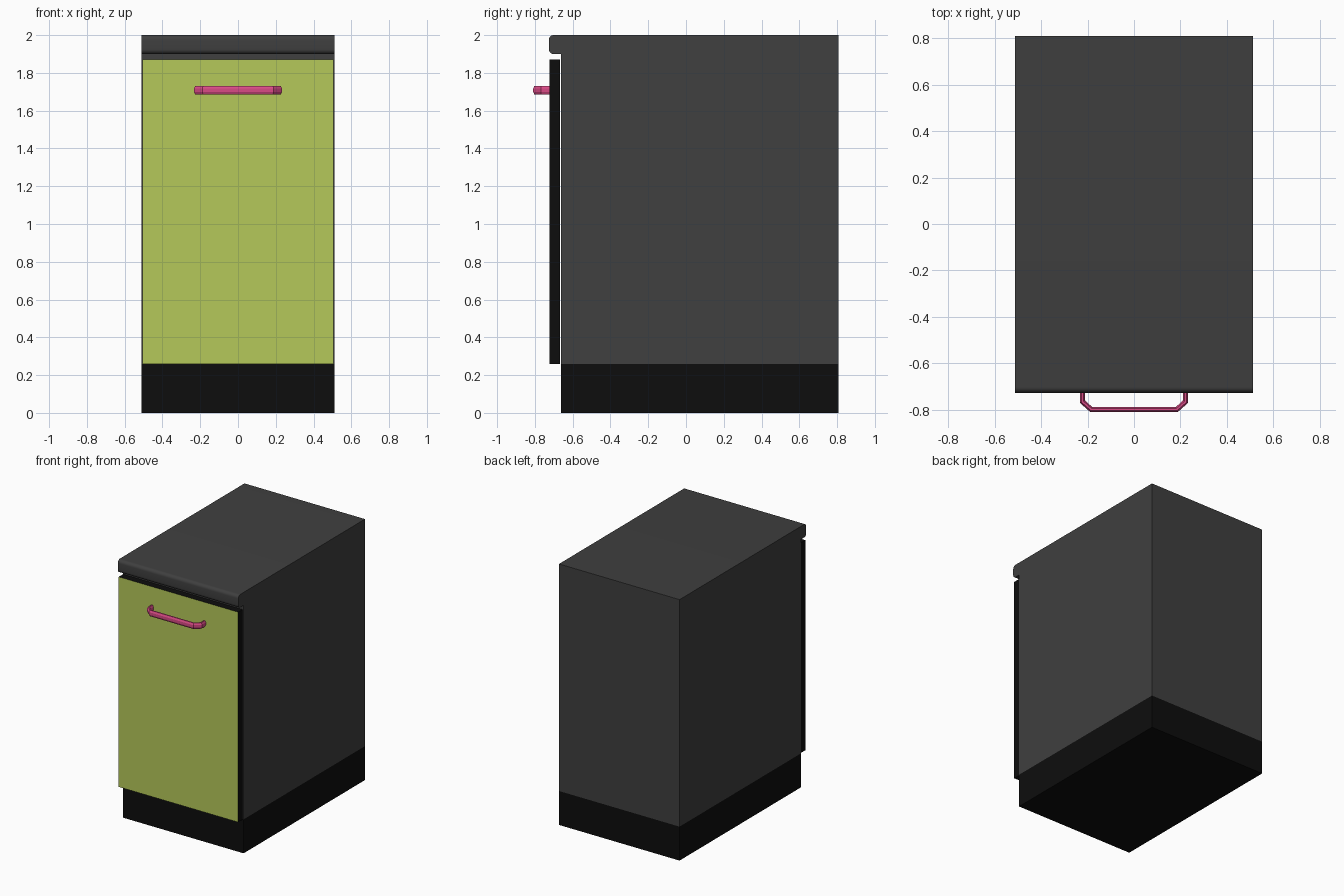
import bpy, bmesh, math
from mathutils import Vector

if "Cube" in bpy.data.objects:
    bpy.data.objects.remove(bpy.data.objects["Cube"])


def material(name, rgb):
    m = bpy.data.materials.new(name)
    m.diffuse_color = (*rgb, 1)
    m.use_nodes = True
    m.node_tree.nodes["Principled BSDF"].inputs["Base Color"].default_value = m.diffuse_color
    return m


GREY = material("charcoal", (0.05, 0.05, 0.05))
BLACK = material("black", (0.004, 0.004, 0.004))
GREEN = material("lime", (0.46, 0.58, 0.10))
PINK = material("pink", (0.70, 0.07, 0.24))


def finish(bm, name, *mats):
    bmesh.ops.recalc_face_normals(bm, faces=bm.faces)
    me = bpy.data.meshes.new(name)
    bm.to_mesh(me)
    bm.free()
    for m in mats:
        me.materials.append(m)
    ob = bpy.data.objects.new(name, me)
    bpy.context.collection.objects.link(ob)
    return ob


def smooth(ob, angle):
    bpy.ops.object.select_all(action='DESELECT')
    ob.select_set(True)
    bpy.context.view_layer.objects.active = ob
    bpy.ops.object.shade_smooth_by_angle(angle=math.radians(angle))


def extrude_profile(name, profile, half_width, *mats):
    """Extrude a (y, z) outline across the width of the cabinet."""
    bm = bmesh.new()
    face = bm.faces.new([bm.verts.new((-half_width, y, z)) for y, z in profile])
    new = bmesh.ops.extrude_face_region(bm, geom=[face])["geom"]
    bmesh.ops.translate(bm, vec=(2 * half_width, 0, 0),
                        verts=[v for v in new if isinstance(v, bmesh.types.BMVert)])
    return finish(bm, name, *mats)


def rect(y0, y1, z0, z1):
    return [(y0, z0), (y1, z0), (y1, z1), (y0, z1)]


def arc(cy, cz, r, a0, a1, n=6):
    angles = [math.radians(a0 + (a1 - a0) * i / n) for i in range(n + 1)]
    return [(cy + r * math.cos(a), cz + r * math.sin(a)) for a in angles]


FRONT, BACK, W = -0.662, 0.808, 0.511

# Plinth
extrude_profile("plinth", rect(FRONT, BACK, 0, 0.26), W, BLACK)

# Carcass and worktop share one side outline, with a rounded front nose
R = 0.025
nose = arc(-0.726 + R, 2 - R, R, 90, 180) + arc(-0.726 + R, 1.9 + R, R, 180, 270)
outline = [(FRONT, 0.26), (BACK, 0.26), (BACK, 2.0)] + nose + [(FRONT, 1.9)]
smooth(extrude_profile("carcass_and_worktop", outline, W, GREY), 30)

# Door: black slab with a lime front face
door = extrude_profile("door", rect(-0.722, -0.668, 0.26, 1.87), 0.506, BLACK, GREEN)
for p in door.data.polygons:
    if p.normal.y < -0.9:
        p.material_index = 1

# Handle: flattened octagonal bar swept along a path with cut corners
half = [(0.222, -0.722), (0.222, -0.764), (0.184, -0.798)]
path = [Vector((-x, y, 0)) for x, y in half] + [Vector((x, y, 0)) for x, y in reversed(half)]
bm = bmesh.new()
rings = []
for i, p in enumerate(path):
    d_in = (p - path[i - 1]).normalized() if i else None
    d_out = (path[i + 1] - p).normalized() if i < len(path) - 1 else d_in
    d_in = d_in or d_out
    tangent = (d_in + d_out).normalized()
    side = tangent.cross(Vector((0, 0, 1))) / tangent.dot(d_in)
    ring = []
    for k in range(8):
        a = math.tau * (k + 0.5) / 8
        c, s = math.cos(a) / math.cos(math.pi / 8), math.sin(a) / math.cos(math.pi / 8)
        ring.append(bm.verts.new(p + side * 0.011 * c + Vector((0, 0, 1.708 + 0.023 * s))))
    rings.append(ring)
for r0, r1 in zip(rings, rings[1:]):
    for k in range(8):
        n = (k + 1) % 8
        bm.faces.new((r0[k], r0[n], r1[n], r1[k]))
bm.faces.new(rings[0])
bm.faces.new(rings[-1])
finish(bm, "handle", PINK)
